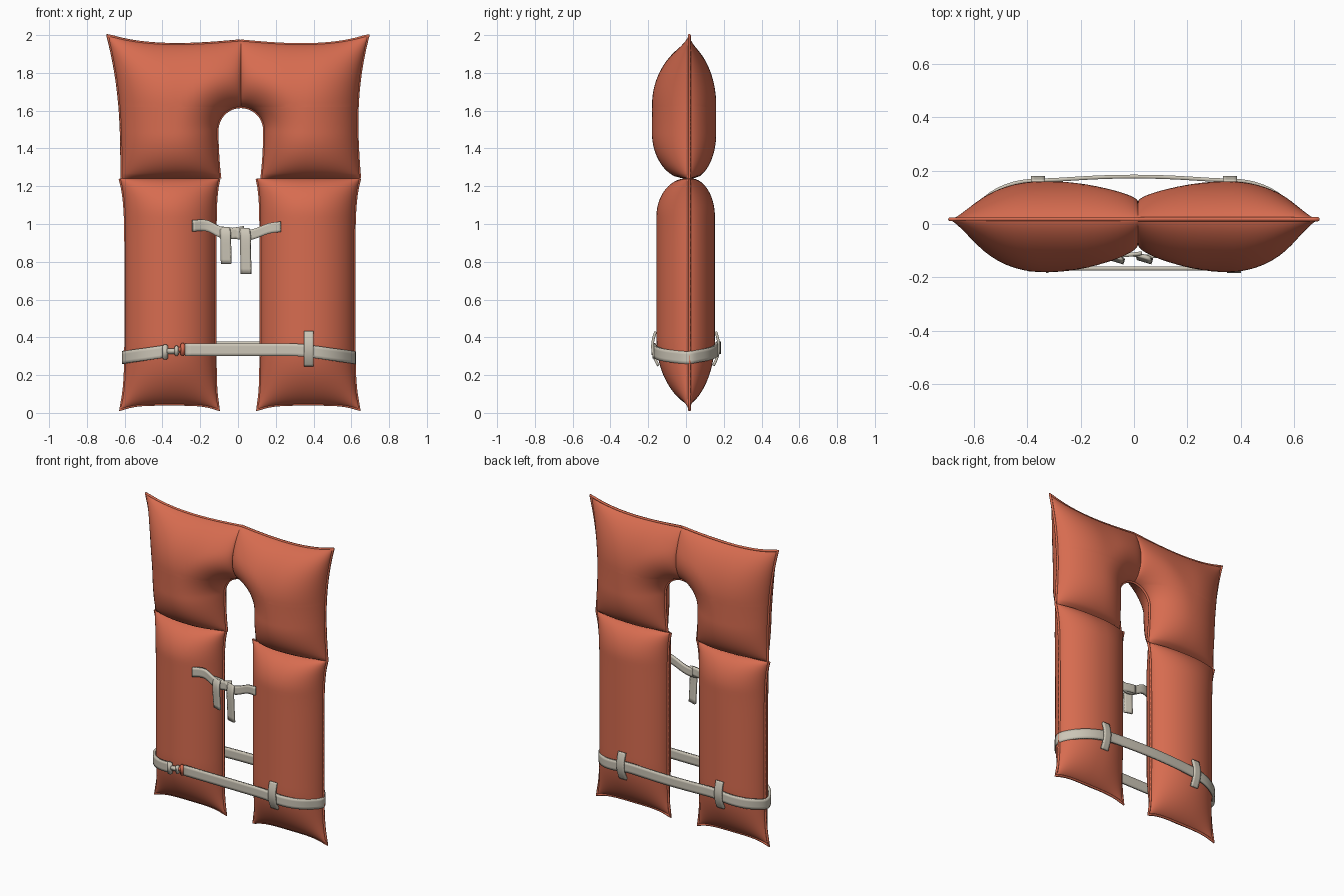
import bpy, bmesh, math
from mathutils import Vector

if "Cube" in bpy.data.objects:
    bpy.data.objects.remove(bpy.data.objects["Cube"], do_unlink=True)


def material(name, rgb):
    m = bpy.data.materials.new(name)
    m.use_nodes = True
    m.diffuse_color = (*rgb, 1)
    m.node_tree.nodes["Principled BSDF"].inputs["Base Color"].default_value = (*rgb, 1)
    return m


ORANGE = material("orange_fabric", (0.68, 0.15, 0.08))
WEBBING = material("cream_webbing", (0.60, 0.56, 0.47))
EDGE_Y = 0.015


def finish(bm, name, mat):
    bmesh.ops.recalc_face_normals(bm, faces=bm.faces)
    me = bpy.data.meshes.new(name)
    bm.to_mesh(me)
    bm.free()
    me.materials.append(mat)
    for p in me.polygons:
        p.use_smooth = True
    ob = bpy.data.objects.new(name, me)
    bpy.context.collection.objects.link(ob)
    return ob


def soft(d, r, power=0.6):
    """Puffed fabric height at distance d from a sewn edge."""
    k = 1 - min(max(d / r, 0), 1)
    return (1 - k * k) ** power


def ease(t):
    return 0.5 - 0.5 * math.cos(math.pi * t)


# Cushion shapes: (u, v) across and up the panel -> x, z, puff height
def lower(u, v, s):
    w = 2 * v - 1
    inner = 0.12 - 0.02 * w ** 8
    outer = 0.605 + 0.03 * w ** 6 + (0.01 if s > 0 else -0.01)
    width = outer - inner
    z = 0.015 + 1.225 * v + 0.03 * (1 - (2 * u - 1) ** 4) * (1 - v) ** 3
    h = soft(u * width, 0.24) * soft((1 - u) * width, 0.24)
    h *= soft(v * 1.22, 0.36, 0.7) * (0.15 + 0.85 * soft((1 - v) * 1.22, 0.2, 0.55))
    return s * (inner + width * u), z, h


NECK_X, NECK_Z, NECK_R, TOP = 0.015, 1.495, 0.125, 1.97


def upper(u, v, s):
    if v < 0.3:                      # straight side of the neck opening
        t = v / 0.3
        z, inner = 1.24 + (NECK_Z - 1.24) * t, NECK_R - 0.015 * (1 - t) ** 2
    elif v < 0.6:                    # neck arch
        a = (v - 0.3) / 0.3 * math.pi / 2
        z, inner = NECK_Z + NECK_R * math.sin(a), NECK_R * math.cos(a)
    else:                            # centre seam
        arch = NECK_Z + NECK_R
        z, inner = arch + (TOP - arch) * math.sin((v - 0.6) / 0.4 * math.pi / 2), 0
    q = (z - 1.24) / (TOP - 1.24)
    outer = 0.615 + 0.075 * q ** 3 + (0.03 * (1 - q) ** 2 if s > 0 else 0)
    start = NECK_X + s * inner
    x = start + (s * outer - start) * u
    d = abs(x - start) if z < NECK_Z else math.hypot(x - NECK_X, z - NECK_Z) - NECK_R
    h = soft(d, 0.22) * soft(abs(s * outer - x), 0.28)
    h *= soft(TOP - z, 0.34, 0.7) * (0.15 + 0.85 * soft(z - 1.24, 0.24, 0.55))
    if z > NECK_Z:
        blend = min((z - NECK_Z) / NECK_R, 1)
        h *= 1 - blend * 0.42 * (1 - soft(abs(x - NECK_X), 0.22))
    z += q ** 4 * (0.03 * u ** 6 - 0.02 * math.sin(math.pi * u))
    return x, z, h


def cushion(name, shape, s, front, back, nu=28, nv=60):
    bm = bmesh.new()
    for depth in (-front, back):
        rows = []
        for j in range(nv + 1):
            v = j / nv if shape is upper else ease(j / nv)
            row = []
            for i in range(nu + 1):
                x, z, h = shape(ease(i / nu), v, s)
                row.append(bm.verts.new((x, EDGE_Y + depth * h, z)))
            rows.append(row)
        for a, b in zip(rows, rows[1:]):
            for i in range(nu):
                bm.faces.new((a[i], a[i + 1], b[i + 1], b[i]))
    bmesh.ops.remove_doubles(bm, verts=bm.verts, dist=0.0003)
    return finish(bm, name, ORANGE)


def piping(name, shape, s, path):
    """Thin sewn edge following the panel outline."""
    cu = bpy.data.curves.new(name, "CURVE")
    cu.dimensions = "3D"
    cu.bevel_depth, cu.bevel_resolution = 0.008, 1
    cu.use_fill_caps = True
    sp = cu.splines.new("POLY")
    sp.points.add(len(path) - 1)
    for p, (u, v) in zip(sp.points, path):
        x, z, _ = shape(u, v, s)
        p.co = (x, EDGE_Y + 0.003, z, 1)
    cu.materials.append(ORANGE)
    bpy.context.collection.objects.link(bpy.data.objects.new(name, cu))


steps = [i / 30 for i in range(31)]
for side, s in (("left", 1), ("right", -1)):
    cushion(f"{side}_lower_cushion", lower, s, 0.172, 0.138)
    cushion(f"{side}_upper_cushion", upper, s, 0.195, 0.145)
    piping(f"{side}_lower_piping", lower, s,
           [(0, 1 - t) for t in steps] + [(t, 0) for t in steps] + [(1, t) for t in steps])
    piping(f"{side}_upper_piping", upper, s,
           [(1, t) for t in steps] + [(1 - t, 1) for t in steps])
    piping(f"{side}_neck_piping", upper, s, [(0, 0.6 * t) for t in steps])


def surface(x, z, back=False):
    """Depth of a lower cushion's skin at x, z."""
    u = min(max((abs(x) - 0.12) / 0.485, 0), 1)
    h = lower(u, min(max((z - 0.015) / 1.225, 0), 1), 1)[2]
    return EDGE_Y + (0.138 if back else -0.172) * h


def ribbon(name, points, across, width, mat=WEBBING, thick=0.014, closed=False):
    bm = bmesh.new()
    off = Vector(across).normalized() * width / 2
    pairs = [(bm.verts.new(Vector(p) - off), bm.verts.new(Vector(p) + off)) for p in points]
    for (a, b), (c, d) in zip(pairs, pairs[1:] + (pairs[:1] if closed else [])):
        bm.faces.new((a, c, d, b))
    ob = finish(bm, name, mat)
    sub = ob.modifiers.new("smooth", "SUBSURF")
    sub.levels = sub.render_levels = 2
    sub.boundary_smooth = "PRESERVE_CORNERS"
    sol = ob.modifiers.new("thickness", "SOLIDIFY")
    sol.thickness, sol.offset = thick, 0
    return ob


# Waist belt wrapped round both lower cushions
def belt_point(x, back):
    t = min(max((abs(x) - 0.32) / 0.28, 0), 1)
    z = 0.345 - 0.045 * t if back else 0.335 - 0.04 * t
    y = surface(math.copysign(max(abs(x), 0.34), x), z, back)
    if back:
        return x, y + 0.012 + 0.015 * max(0, 1 - (x / 0.3) ** 2), z
    return x, y - 0.012, z


xs = [-0.59, -0.55, -0.5, -0.45, -0.4, -0.34, -0.28, -0.15, 0,
      0.15, 0.28, 0.34, 0.4, 0.45, 0.5, 0.55, 0.59]
front = [belt_point(x, False) for x in xs]
back = [belt_point(x, True) for x in xs]
ends = [(-0.615, EDGE_Y, 0.29)], [(0.63, EDGE_Y, 0.29)]
# The belt is open at the front where the clip sits
ribbon("belt_long", front[6:] + ends[1] + back[::-1] + ends[0] + front[:5], (0, 0, 1), 0.066)

# Clip joining the belt
clip_y = belt_point(-0.34, False)[1]


def block(name, loc, size, mat):
    bm = bmesh.new()
    bmesh.ops.create_cube(bm, size=1)
    bmesh.ops.scale(bm, vec=size, verts=bm.verts)
    bmesh.ops.bevel(bm, geom=bm.edges[:], offset=min(size) * 0.25, segments=2, affect="EDGES")
    ob = finish(bm, name, mat)
    ob.location = loc


block("clip_plate", (-0.385, clip_y, 0.322), (0.03, 0.022, 0.08), WEBBING)
block("clip_tongue", (-0.345, clip_y, 0.327), (0.07, 0.02, 0.03), WEBBING)
block("clip_hook", (-0.325, clip_y - 0.005, 0.33), (0.02, 0.022, 0.055), WEBBING)
block("clip_tab", (-0.292, clip_y - 0.003, 0.335), (0.025, 0.022, 0.07), ORANGE)
block("clip_pin", (-0.312, clip_y, 0.335), (0.03, 0.018, 0.03), ORANGE)

# Belt loops
for name, x, is_back in (("front_left_loop", 0.375, False),
                         ("back_left_loop", 0.36, True), ("back_right_loop", -0.36, True)):
    sign = 1 if is_back else -1
    pts = []
    for dz, lift in ((-0.09, 0.004), (-0.05, 0.018), (0, 0.024), (0.05, 0.018), (0.09, 0.004)):
        z = 0.34 + dz
        pts.append((x, surface(x, z, is_back) + sign * lift, z))
    ribbon(name, pts, (1, 0, 0), 0.052)

# Chest tie with a knot and two hanging tails
ty = surface(0.2, 0.98) - 0.012
ribbon("tie_right", [(-0.24, ty - 0.02, 0.99), (-0.19, ty, 0.995), (-0.15, ty + 0.005, 0.99),
                     (-0.1, ty, 0.955), (-0.04, ty, 0.945), (0.03, ty + 0.01, 0.96)], (0, 0, 1), 0.06)
ribbon("tie_left", [(0.225, ty - 0.02, 0.985), (0.16, ty, 0.98), (0.1, ty, 0.95),
                    (0.04, ty - 0.005, 0.935), (-0.03, ty + 0.01, 0.955),
                    (-0.1, ty + 0.01, 0.96)], (0, 0, 1), 0.055)
for name, x, top, low in (("tie_tail_right", -0.065, 0.98, 0.79), ("tie_tail_left", 0.04, 0.975, 0.735)):
    ribbon(name, [(x - 0.005, ty, top), (x, ty - 0.02, top - 0.03), (x, ty - 0.016, (top + low) / 2),
                  (x + 0.003, ty - 0.01, low)], (1, -0.3, 0), 0.056)
